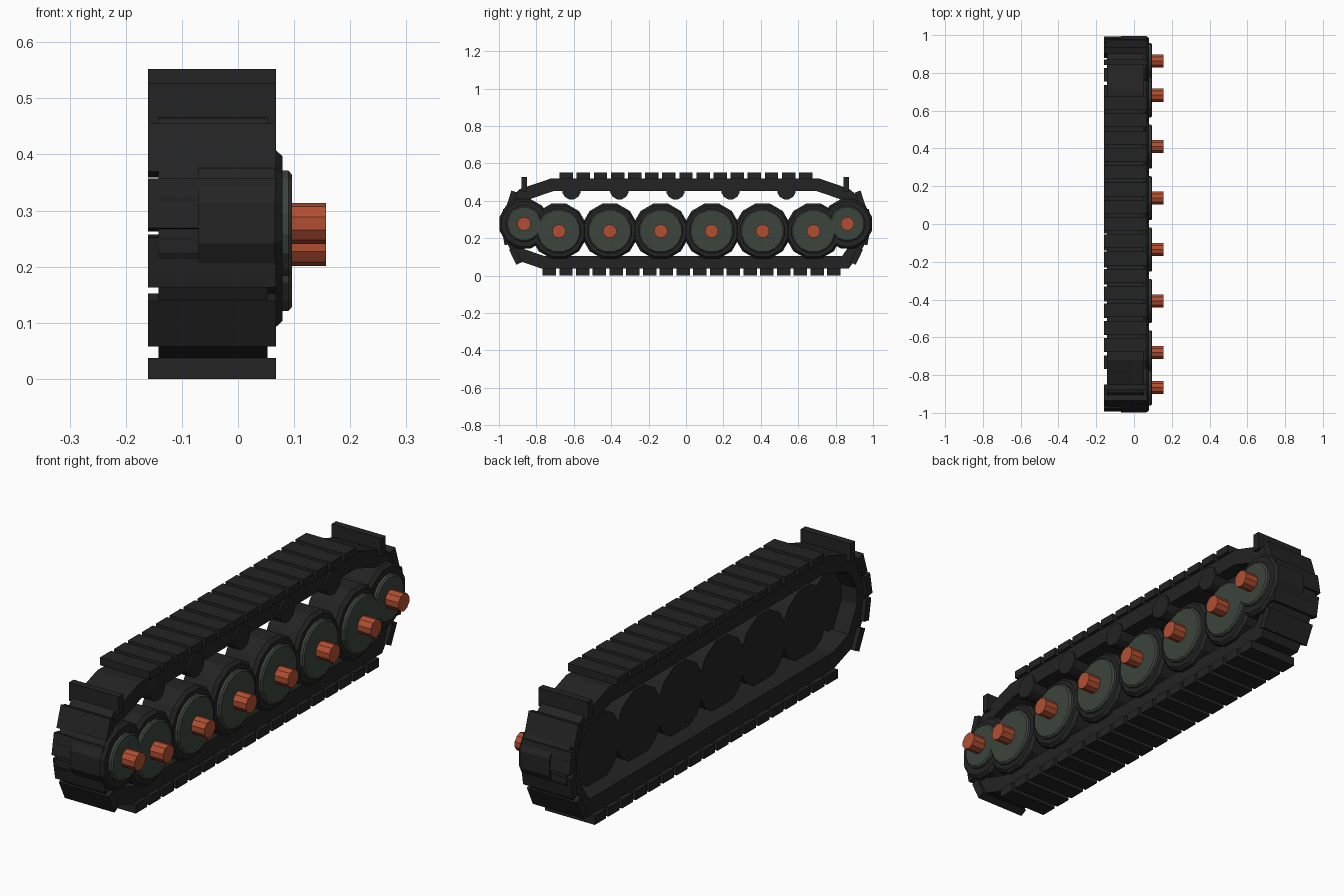
import bpy, bmesh, math
from mathutils import Vector, Matrix

cube = bpy.data.objects.get("Cube")
if cube:
    bpy.data.objects.remove(cube, do_unlink=True)


def material(name, rgb):
    m = bpy.data.materials.new(name)
    m.use_nodes = True
    m.diffuse_color = (*rgb, 1)
    m.node_tree.nodes["Principled BSDF"].inputs["Base Color"].default_value = (*rgb, 1)
    return m


RUBBER = material("black_rubber", (0.017, 0.017, 0.017))
STEEL = material("green_grey_steel", (0.045, 0.058, 0.046))
RUST = material("rust_orange", (0.44, 0.078, 0.032))


def finish(name, bm, mat):
    bmesh.ops.recalc_face_normals(bm, faces=bm.faces)
    mesh = bpy.data.meshes.new(name)
    bm.to_mesh(mesh)
    bm.free()
    mesh.materials.append(mat)
    obj = bpy.data.objects.new(name, mesh)
    bpy.context.collection.objects.link(obj)
    return obj


def lathe(name, y, z, profile, sides, mat):
    """Solid of revolution about x; profile holds (x, radius) pairs."""
    bm = bmesh.new()
    rings = []
    for x, r in profile:
        r /= math.cos(math.pi / sides)
        angles = [(i + 0.5) * math.tau / sides for i in range(sides)]
        rings.append([bm.verts.new((x, y + r * math.cos(a), z + r * math.sin(a))) for a in angles])
    for a, b in zip(rings, rings[1:]):
        for i in range(sides):
            j = (i + 1) % sides
            bm.faces.new((a[i], a[j], b[j], b[i]))
    bm.faces.new(rings[0])
    bm.faces.new(rings[-1])
    return finish(name, bm, mat)


def plate(bm, y, z, length, thick, degrees=0):
    """Track cleat spanning the full track width, turned about x."""
    turn = Matrix.Rotation(math.radians(degrees), 4, "X")
    size = Matrix.Diagonal((0.228, length, thick, 1))
    bmesh.ops.create_cube(bm, size=1, matrix=Matrix.Translation((-0.046, y, z)) @ turn @ size)


# Track belt: closed side outline, offset inward and given width
outline = [Vector(p) for p in (
    (-0.72, 0.52), (-0.89, 0.462), (-0.94, 0.41), (-0.985, 0.325), (-0.985, 0.225),
    (-0.91, 0.085), (-0.77, 0.037), (0.87, 0.037), (0.935, 0.13), (0.985, 0.225),
    (0.985, 0.325), (0.94, 0.41), (0.87, 0.465), (0.71, 0.52))]
count = len(outline)
inner = []
for i, p in enumerate(outline):
    d1 = (p - outline[i - 1]).normalized()
    d2 = (outline[(i + 1) % count] - p).normalized()
    n1, n2 = Vector((-d1.y, d1.x)), Vector((-d2.y, d2.x))
    inner.append(p + (n1 + n2) * 0.068 / (1 + n1.dot(n2)))
bm = bmesh.new()
loops = [[bm.verts.new((x, p.x, p.y)) for p in ring]
         for x, ring in ((-0.142, outline), (0.053, outline), (0.053, inner), (-0.142, inner))]
for k in range(4):
    a, b = loops[k], loops[(k + 1) % 4]
    for i in range(count):
        j = (i + 1) % count
        bm.faces.new((a[i], a[j], b[j], b[i]))
finish("track_belt", bm, RUBBER)

# Cleats along the straight runs
bm = bmesh.new()
for i in range(15):
    plate(bm, -0.64 + i * 1.28 / 14, 0.536, 0.072, 0.032)
finish("upper_cleats", bm, RUBBER)
bm = bmesh.new()
for i in range(18):
    plate(bm, -0.731 + i * 1.521 / 17, 0.0185, 0.072, 0.037)
finish("lower_cleats", bm, RUBBER)

# Cleats around the two ends
bm = bmesh.new()
for s in (-1, 1):
    plate(bm, s * 0.86 - 0.004, 0.488, 0.03, 0.076)
    for y, z, tilt in ((0.932, 0.407, -72), (0.97, 0.31, -80),
                       (0.962, 0.21, 80), (0.912, 0.105, 64)):
        plate(bm, s * y, z, 0.09, 0.032, s * tilt)
finish("end_cleats", bm, RUBBER)


def wheel(name, y, z, tire, disc):
    lathe(name + "_tire", y, z, ((-0.07, tire), (0.066, tire), (0.079, tire - 0.012)), 12, RUBBER)
    lathe(name + "_disc", y, z, ((0.07, disc), (0.09, disc), (0.096, disc - 0.007)), 16, STEEL)
    lathe(name + "_axle", y, z, ((0.08, 0.035), (0.157, 0.035)), 10, RUST)


# Road wheels and the smaller end wheels
for i in range(6):
    wheel(f"road_wheel_{i + 1}", -0.68 + i * 0.2724, 0.238, 0.147, 0.117)
for name, y in (("front_wheel", -0.866), ("rear_wheel", 0.863)):
    wheel(name, y, 0.277, 0.132, 0.094)

# Return rollers under the upper run
for i, y in enumerate((-0.612, -0.356, -0.056, 0.238, 0.537)):
    lathe(f"return_roller_{i + 1}", y, 0.457, ((-0.07, 0.049), (0.06, 0.049)), 12, RUBBER)
